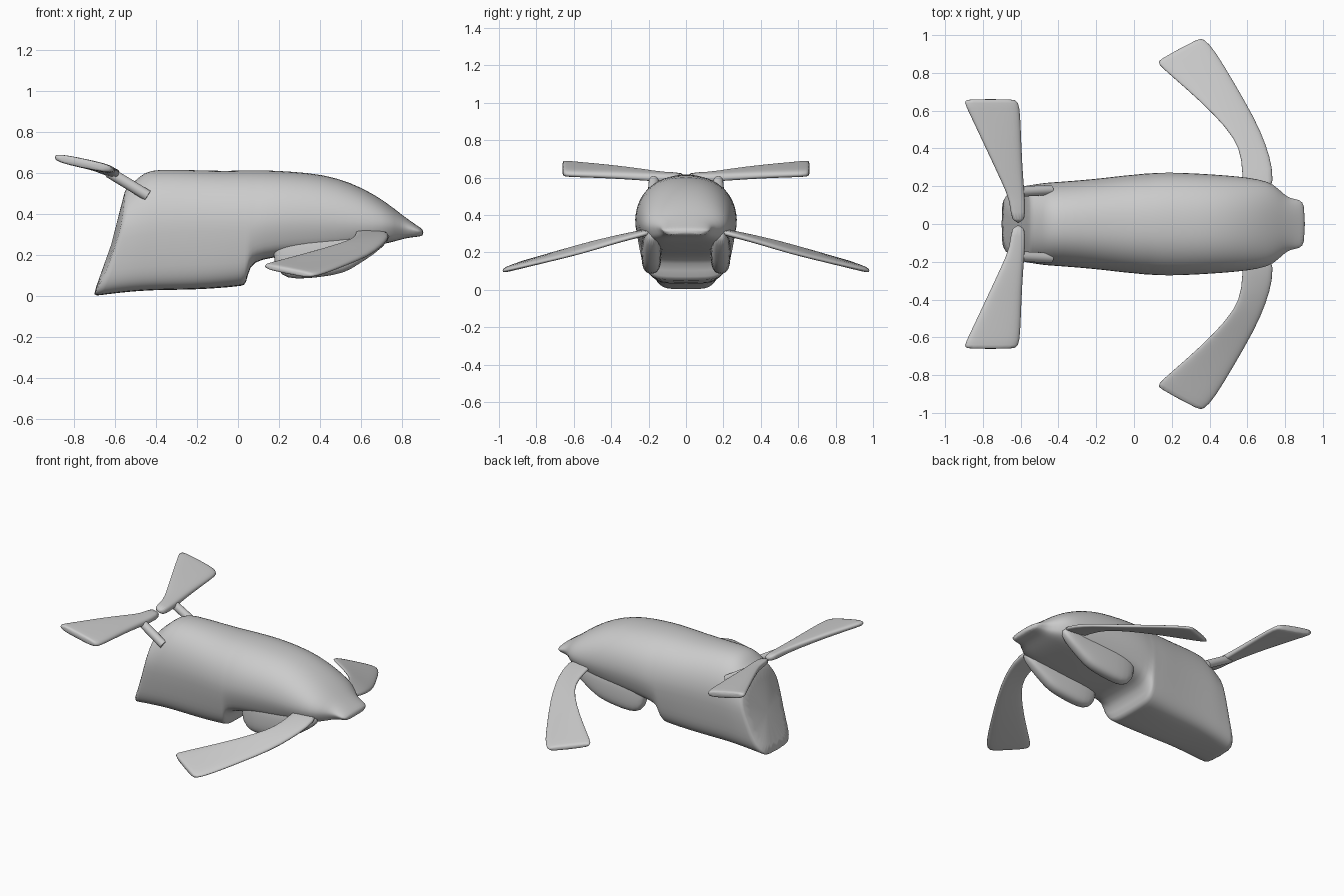
import bpy, bmesh, math
from mathutils import Vector


def loft(name, rings, subsurf=1):
    """Skin a list of equal-length point rings and cap the ends."""
    bm = bmesh.new()
    vs = [[bm.verts.new(p) for p in r] for r in rings]
    n = len(rings[0])
    for a, b in zip(vs, vs[1:]):
        for i in range(n):
            j = (i + 1) % n
            bm.faces.new((a[i], a[j], b[j], b[i]))
    bm.faces.new(vs[0])
    bm.faces.new(vs[-1])
    bmesh.ops.recalc_face_normals(bm, faces=bm.faces)
    me = bpy.data.meshes.new(name)
    bm.to_mesh(me)
    bm.free()
    for p in me.polygons:
        p.use_smooth = True
    ob = bpy.data.objects.new(name, me)
    bpy.context.collection.objects.link(ob)
    if subsurf:
        m = ob.modifiers.new("smooth", 'SUBSURF')
        m.levels = m.render_levels = subsurf
    return ob


def power(v, e):
    return math.copysign(abs(v) ** (2 / e), v)


def blade(name, rows, half):
    """Flat rounded blade through (leading, trailing) point pairs."""
    rings = []
    rows = [tuple(map(Vector, r)) for r in rows]
    d = Vector((0, 0, 1))
    for a, b in rows:
        c, h = (a + b) / 2, (a - b) / 2
        rings.append([c + h * power(math.cos(t), 3.5) + d * half * power(math.sin(t), 2.8)
                      for t in (2 * math.pi * i / 16 for i in range(16))])
    # rounded tip
    c = sum(rings[-1], Vector()) / 16
    rings.append([c + (p - c) * 0.85 + (c - sum(rings[-2], Vector()) / 16).normalized() * 0.012
                  for p in rings[-1]])
    return loft(name, rings)


def flip(rows):
    return [tuple((x, -y, z) for x, y, z in r) for r in rows]


# Body: x at top, x at bottom, half width, bottom z, widest z, top z
sections = [
    (-0.555, -0.71, 0.19, 0.005, 0.30, 0.50),
    (-0.55, -0.70, 0.205, 0.00, 0.30, 0.525),
    (-0.51, -0.63, 0.21, 0.01, 0.30, 0.555),
    (-0.46, -0.54, 0.22, 0.02, 0.31, 0.605),
    (-0.39, -0.42, 0.225, 0.03, 0.32, 0.622),
    (-0.20, -0.22, 0.24, 0.03, 0.33, 0.615),
    (-0.05, -0.05, 0.26, 0.042, 0.33, 0.612),
    (0.02, 0.02, 0.265, 0.05, 0.33, 0.615),
    (0.06, 0.04, 0.27, 0.055, 0.33, 0.615),
    (0.09, 0.055, 0.27, 0.15, 0.33, 0.615),
    (0.14, 0.11, 0.275, 0.18, 0.34, 0.615),
    (0.25, 0.25, 0.275, 0.20, 0.35, 0.61),
    (0.42, 0.42, 0.265, 0.21, 0.35, 0.595),
    (0.55, 0.55, 0.255, 0.23, 0.34, 0.555),
    (0.66, 0.66, 0.24, 0.245, 0.335, 0.50),
    (0.74, 0.74, 0.215, 0.26, 0.335, 0.445),
    (0.79, 0.79, 0.16, 0.275, 0.33, 0.405),
    (0.83, 0.83, 0.135, 0.285, 0.325, 0.375),
    (0.88, 0.88, 0.13, 0.29, 0.315, 0.34),
    (0.905, 0.905, 0.105, 0.295, 0.31, 0.325),
]
rings = []
for xt, xb, w, zb, zm, zt in sections:
    ring = []
    for i in range(32):
        t = 2 * math.pi * i / 32
        c, s = math.cos(t), math.sin(t)
        if s >= 0:
            y, z = w * power(c, 2.3), zm + (zt - zm) * power(s, 2.3)
        else:
            y, z = w * power(c, 5), zm + (zm - zb) * power(s, 5)
            y *= 1 - 0.16 * (zm - z) / (zm - zb)
        f = (zt - z) / (zt - zb)
        ring.append((xt + (xb - xt) * f ** 1.9, y, z))
    rings.append(ring)
loft("body", rings)

# Long swept front fins: (leading, trailing) stations from root to tip
fin = [
    ((0.74, 0.16, 0.315), (0.57, 0.16, 0.32)),
    ((0.735, 0.30, 0.28), (0.575, 0.28, 0.30)),
    ((0.70, 0.42, 0.245), (0.56, 0.40, 0.275)),
    ((0.64, 0.56, 0.20), (0.49, 0.51, 0.25)),
    ((0.53, 0.75, 0.155), (0.35, 0.65, 0.21)),
    ((0.43, 0.92, 0.115), (0.20, 0.78, 0.17)),
    ((0.37, 0.985, 0.10), (0.12, 0.85, 0.15)),
]
blade("front_fin_left", fin, 0.017)
blade("front_fin_right", flip(fin), 0.017)

# Bow-tie rear wing, running across from one tip to the other
wing = [
    ((-0.575, 0.0, 0.595), (-0.65, 0.0, 0.61)),
    ((-0.575, 0.12, 0.595), (-0.655, 0.12, 0.61)),
    ((-0.585, 0.22, 0.60), (-0.70, 0.22, 0.63)),
    ((-0.595, 0.40, 0.61), (-0.785, 0.40, 0.655)),
    ((-0.60, 0.58, 0.615), (-0.87, 0.58, 0.672)),
    ((-0.61, 0.65, 0.617), (-0.905, 0.65, 0.68)),
]
blade("rear_wing_left", wing, 0.024)
blade("rear_wing_right", flip(wing), 0.024)

for side, label in ((1, "left"), (-1, "right")):
    # Short struts holding the wing
    a, b = Vector((-0.63, side * 0.17, 0.605)), Vector((-0.44, side * 0.18, 0.49))
    bpy.ops.mesh.primitive_cylinder_add(vertices=16, radius=0.027, depth=(b - a).length,
                                        location=(a + b) / 2)
    strut = bpy.context.object
    strut.name = "wing_strut_" + label
    strut.rotation_euler = (b - a).to_track_quat('Z', 'Y').to_euler()
    bpy.ops.object.shade_smooth_by_angle()

    # Rounded lobes hanging under the front half
    lobe = []
    for x, zb, w in ((0.17, 0.17, 0.03), (0.21, 0.095, 0.045), (0.28, 0.08, 0.055),
                     (0.40, 0.09, 0.055), (0.52, 0.11, 0.05), (0.58, 0.15, 0.045),
                     (0.66, 0.20, 0.04), (0.74, 0.27, 0.025)):
        h = (0.32 - zb) / 2
        lobe.append([(x, side * 0.185 + w * power(math.cos(t), 2.8), zb + h + h * power(math.sin(t), 2.8))
                     for t in (2 * math.pi * i / 16 for i in range(16))])
    loft("under_lobe_" + label, lobe)
